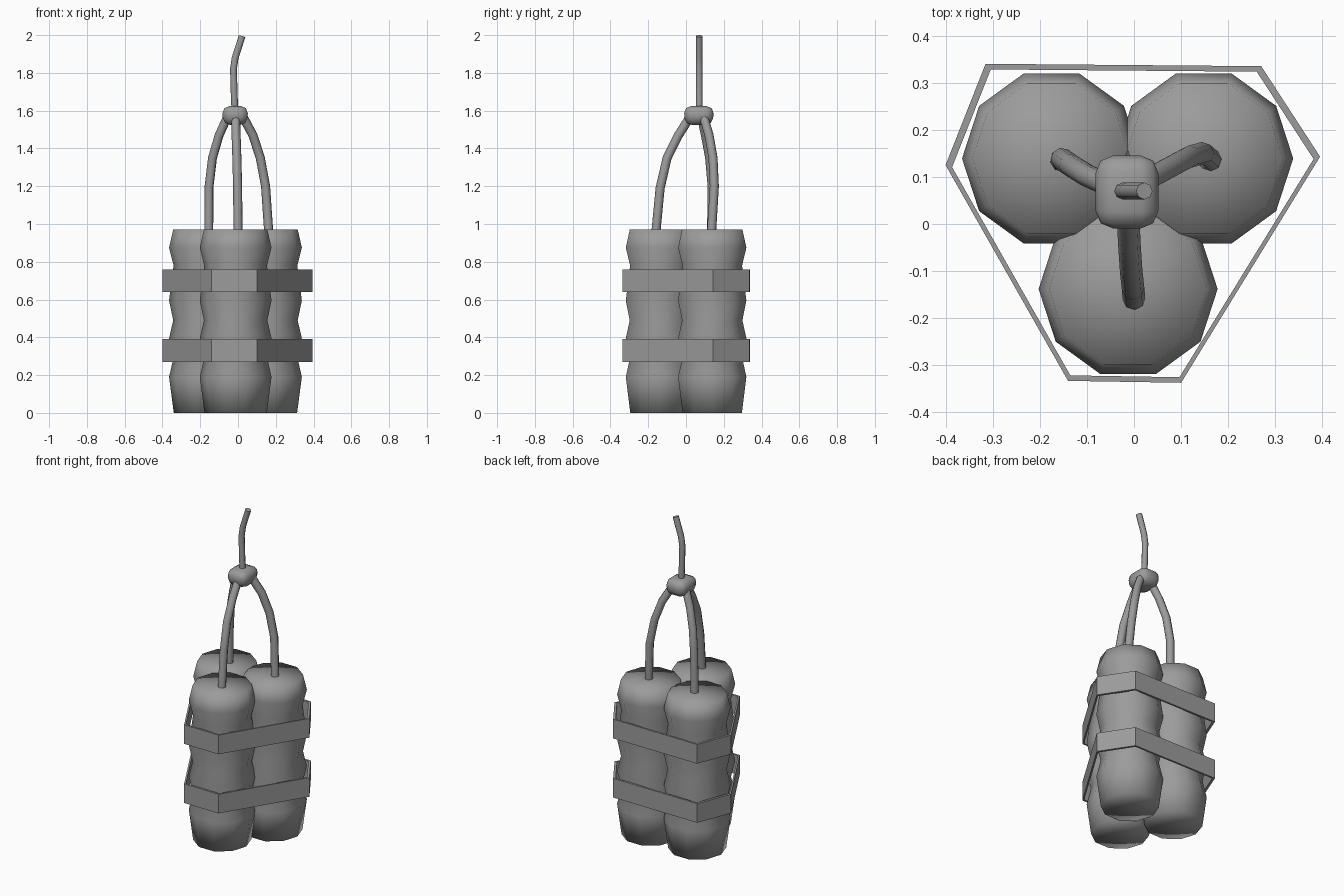
import bpy, bmesh
from math import cos, sin, pi

if "Cube" in bpy.data.objects:
    bpy.data.objects.remove(bpy.data.objects["Cube"])

# Dark grey used by every part
grey = bpy.data.materials.new("dark_grey")
grey.diffuse_color = (0.33, 0.33, 0.33, 1)
grey.use_nodes = True
grey.node_tree.nodes["Principled BSDF"].inputs["Base Color"].default_value = grey.diffuse_color


def finish(obj, smooth=True):
    bpy.ops.object.select_all(action='DESELECT')
    obj.select_set(True)
    bpy.context.view_layer.objects.active = obj
    if obj.type == 'CURVE':
        bpy.ops.object.convert(target='MESH')
        obj = bpy.context.view_layer.objects.active
    obj.data.materials.clear()
    obj.data.materials.append(grey)
    if smooth:
        bpy.ops.object.shade_smooth()


def from_bmesh(name, bm):
    bmesh.ops.recalc_face_normals(bm, faces=bm.faces)
    me = bpy.data.meshes.new(name)
    bm.to_mesh(me)
    bm.free()
    obj = bpy.data.objects.new(name, me)
    bpy.context.collection.objects.link(obj)
    return obj


def loft(bm, rings, closed=False):
    """Join vertex rings; cap the ends or close the loop of rings."""
    loops = [[bm.verts.new(p) for p in r] for r in rings]
    n = len(loops[0])
    pairs = list(zip(loops, loops[1:]))
    if closed:
        pairs.append((loops[-1], loops[0]))
    else:
        # Fan the caps from a centre point so they shade as soft domes
        for ring in (loops[0], loops[-1]):
            bmesh.ops.poke(bm, faces=[bm.faces.new(ring)])
    for a, b in pairs:
        for i in range(n):
            j = (i + 1) % n
            bm.faces.new((a[i], a[j], b[j], b[i]))


# Ten-sided wavy sticks, fully smooth shaded
profile = [(0.165, 0), (0.19, 0.19), (0.166, 0.295), (0.19, 0.395), (0.168, 0.49),
           (0.19, 0.595), (0.166, 0.78), (0.19, 0.875), (0.168, 0.97)]
centres = {"front": (-0.0125, -0.138), "left": (-0.175, 0.139), "right": (0.148, 0.139)}
for side, (cx, cy) in centres.items():
    bm = bmesh.new()
    loft(bm, [[(cx + r * cos(k * pi / 5), cy + r * sin(k * pi / 5), z) for k in range(10)]
              for r, z in profile])
    finish(from_bmesh(side + "_stick", bm))

# Thin hexagonal bands around the sticks
outline = [(-0.315, 0.34), (0.27, 0.335), (0.395, 0.143),
           (0.10, -0.337), (-0.14, -0.333), (-0.40, 0.125)]
for name, z0 in (("lower_band", 0.27), ("upper_band", 0.64)):
    inner = [(x * 0.965, y * 0.965) for x, y in outline]
    bm = bmesh.new()
    loft(bm, [[(x, y, z) for x, y in ring] for ring, z in
              ((outline, z0), (outline, z0 + 0.12), (inner, z0 + 0.12), (inner, z0))], True)
    finish(from_bmesh(name, bm), smooth=False)


# Fuses: eight-sided tubes meeting in the knot
def tube(name, pts, radius):
    cu = bpy.data.curves.new(name, 'CURVE')
    cu.dimensions = '3D'
    cu.bevel_depth = radius
    cu.bevel_resolution = 2
    cu.use_fill_caps = True
    sp = cu.splines.new('POLY')
    sp.points.add(len(pts) - 1)
    for p, co in zip(sp.points, pts):
        p.co = (*co, 1)
    sp.use_smooth = True
    obj = bpy.data.objects.new(name, cu)
    bpy.context.collection.objects.link(obj)
    finish(obj)


tube("front_fuse", [(0, -0.16, 0.95), (-0.002, -0.137, 1.19), (-0.006, -0.10, 1.35),
                    (-0.01, -0.04, 1.47), (-0.013, 0.03, 1.58)], 0.024)
tube("left_fuse", [(-0.155, 0.135, 0.95), (-0.153, 0.138, 1.2), (-0.135, 0.125, 1.35),
                   (-0.10, 0.103, 1.47), (-0.05, 0.08, 1.58)], 0.024)
tube("right_fuse", [(0.163, 0.135, 0.95), (0.146, 0.15, 1.2), (0.118, 0.143, 1.35),
                    (0.079, 0.122, 1.47), (0.02, 0.09, 1.58)], 0.024)
tube("main_fuse", [(-0.015, 0.07, 1.57), (-0.02, 0.07, 1.68), (-0.024, 0.07, 1.82),
                   (-0.015, 0.07, 1.88), (0.022, 0.07, 1.995)], 0.018)

# Rounded knot, slightly narrower below
bm = bmesh.new()
bmesh.ops.create_cube(bm, size=1)
for v in bm.verts:
    k = 0.92 if v.co.z < 0 else 1
    v.co = (-0.015 + v.co.x * 0.138 * k, 0.068 + v.co.y * 0.16 * k, 1.574 + v.co.z * 0.1)
bmesh.ops.bevel(bm, geom=bm.edges[:], offset=0.038, segments=2, profile=0.5, affect='EDGES')
finish(from_bmesh("knot", bm))
